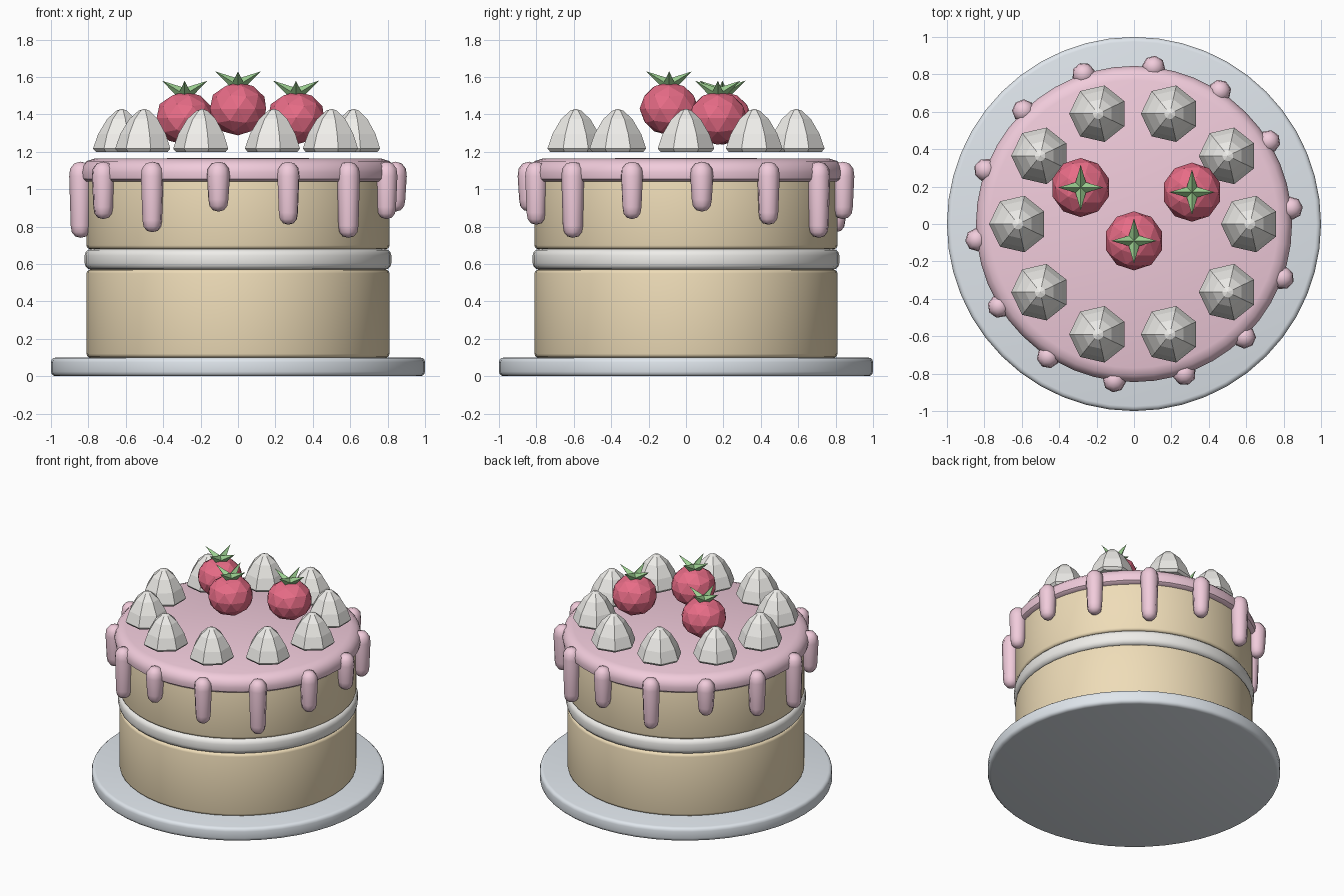
import bpy, bmesh, math
from mathutils import Vector, Matrix

if "Cube" in bpy.data.objects:
    bpy.data.objects.remove(bpy.data.objects["Cube"])


def material(name, rgb):
    m = bpy.data.materials.new(name)
    m.diffuse_color = (*rgb, 1)
    m.use_nodes = True
    m.node_tree.nodes["Principled BSDF"].inputs["Base Color"].default_value = m.diffuse_color
    return m


SPONGE = material("sponge", (0.86, 0.72, 0.48))
PINK = material("pink_icing", (0.88, 0.60, 0.71))
CREAM = material("cream", (0.86, 0.85, 0.82))
PLATE = material("plate", (0.74, 0.79, 0.84))
RED = material("berry_red", (0.80, 0.15, 0.24))
GREEN = material("leaf_green", (0.33, 0.62, 0.28))


def add_object(name, bm, mat, loc=(0, 0, 0), smooth=None):
    bmesh.ops.recalc_face_normals(bm, faces=bm.faces)
    me = bpy.data.meshes.new(name)
    bm.to_mesh(me)
    bm.free()
    me.materials.append(mat)
    ob = bpy.data.objects.new(name, me)
    ob.location = loc
    bpy.context.collection.objects.link(ob)
    if smooth:
        bpy.ops.object.select_all(action='DESELECT')
        ob.select_set(True)
        bpy.context.view_layer.objects.active = ob
        bpy.ops.object.shade_smooth_by_angle(angle=math.radians(smooth))
    return ob


def lathe(name, profile, sides, mat, loc=(0, 0, 0), smooth=None, start=0.0):
    """Turn an (r, z) profile around z; it begins and ends on the axis."""
    bm = bmesh.new()
    rings = []
    for r, z in profile:
        if r == 0:
            rings.append([bm.verts.new((0, 0, z))] * sides)
        else:
            angles = [start + math.tau * i / sides for i in range(sides)]
            rings.append([bm.verts.new((r * math.cos(a), r * math.sin(a), z)) for a in angles])
    for a, b in zip(rings, rings[1:]):
        for i in range(sides):
            j = (i + 1) % sides
            bm.faces.new(list(dict.fromkeys((a[i], a[j], b[j], b[i]))))
    return add_object(name, bm, mat, loc, smooth)


def disc(name, r, z0, z1, bevel, mat, sides=48):
    """Cylinder with rounded rims."""
    steps = [math.pi / 2 * k / 3 for k in range(4)]
    low = [(r - bevel + bevel * math.sin(t), z0 + bevel - bevel * math.cos(t)) for t in steps]
    high = [(x, z0 + z1 - z) for x, z in reversed(low)]
    return lathe(name, [(0, z0)] + low + high + [(0, z1)], sides, mat, smooth=40)


# Plate, sponge layers and filling
disc("plate", 1.0, 0.0, 0.1, 0.025, PLATE)
disc("lower_sponge", 0.81, 0.1, 0.57, 0.02, SPONGE)
disc("cream_filling", 0.82, 0.57, 0.68, 0.035, CREAM)
disc("upper_sponge", 0.81, 0.68, 1.10, 0.02, SPONGE)

# Icing cap
lathe("icing", [(0, 1.04), (0.82, 1.04), (0.84, 1.055), (0.845, 1.09), (0.835, 1.125),
                (0.81, 1.15), (0.77, 1.163), (0, 1.168)], 48, PINK, smooth=40)

# Icing drips, lengths repeating in fives
bottoms = [0.88, 0.81, 0.74, 0.84, 0.77]
for k in range(14):
    a = 0.1 + math.tau * k / 14
    z = bottoms[k % 5]
    profile = [(0, z), (0.03, z + 0.008), (0.048, z + 0.03), (0.054, z + 0.065),
               (0.062, 1.07), (0.057, 1.11), (0.035, 1.138), (0, 1.147)]
    lathe(f"drip_{k + 1}", profile, 8, PINK,
          (0.845 * math.cos(a), 0.845 * math.sin(a), 0), smooth=50, start=a)

# Ring of piped cream peaks
for k in range(10):
    a = math.tau * k / 10
    lathe(f"cream_peak_{k + 1}",
          [(0, 1.2), (0.14, 1.2), (0.155, 1.217), (0.128, 1.295), (0.08, 1.375), (0.03, 1.42), (0, 1.43)],
          7, CREAM, (0.62 * math.cos(a), 0.62 * math.sin(a), 0), start=math.pi)

# Strawberries, each with four upturned leaves
for n, (x, y, z) in enumerate([(0, -0.09, 1.43), (-0.285, 0.195, 1.38), (0.31, 0.17, 1.38)], 1):
    bm = bmesh.new()
    bmesh.ops.create_icosphere(bm, subdivisions=2, radius=0.158)
    bmesh.ops.scale(bm, vec=(1, 1, 0.9), verts=bm.verts)
    add_object(f"strawberry_{n}", bm, RED, (x, y, z))

    bm = bmesh.new()
    for k in range(4):
        a = math.pi / 2 * k
        base = Vector((0, 0, 0.125))
        tip = Vector((0.122 * math.cos(a), 0.122 * math.sin(a), 0.2))
        axis = tip - base
        turn = axis.to_track_quat('Z', 'Y').to_matrix().to_4x4()
        bmesh.ops.create_cone(bm, cap_ends=True, segments=4, radius1=0.036, radius2=0.0,
                              depth=axis.length,
                              matrix=Matrix.Translation((base + tip) / 2) @ turn)
    add_object(f"strawberry_leaves_{n}", bm, GREEN, (x, y, z))
